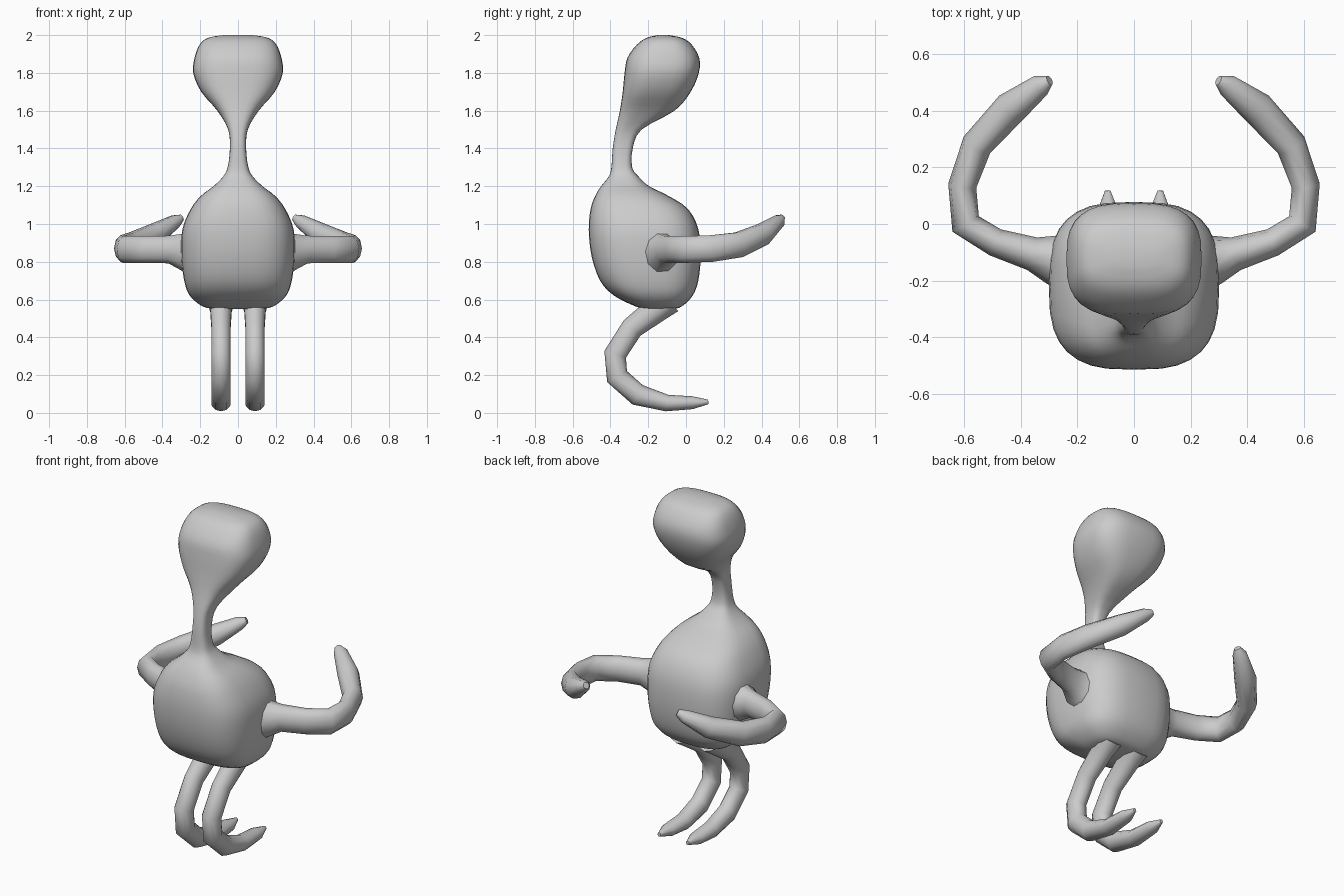
import bpy
import bmesh
import math
from mathutils import Vector

cube = bpy.data.objects.get("Cube")
if cube:
    bpy.data.objects.remove(cube, do_unlink=True)

grey = bpy.data.materials.new("plain grey")
grey.use_nodes = True
colour = (0.6, 0.6, 0.6, 1)
grey.diffuse_color = colour
grey.node_tree.nodes["Principled BSDF"].inputs["Base Color"].default_value = colour


def loft(name, rings):
    """Skin a list of closed rings and cap both ends with a fan."""
    bm = bmesh.new()
    rows = [[bm.verts.new(p) for p in ring] for ring in rings]
    count = len(rows[0])
    for low, high in zip(rows, rows[1:]):
        for i in range(count):
            j = (i + 1) % count
            bm.faces.new((low[i], low[j], high[j], high[i]))
    for row in (rows[0], rows[-1]):
        centre = bm.verts.new(sum((v.co for v in row), Vector()) / count)
        for i in range(count):
            bm.faces.new((row[i], row[(i + 1) % count], centre))
    bmesh.ops.recalc_face_normals(bm, faces=bm.faces)
    mesh = bpy.data.meshes.new(name)
    bm.to_mesh(mesh)
    bm.free()
    mesh.materials.append(grey)
    obj = bpy.data.objects.new(name, mesh)
    bpy.context.collection.objects.link(obj)
    bpy.context.view_layer.objects.active = obj
    for other in bpy.context.selected_objects:
        other.select_set(False)
    obj.select_set(True)
    bpy.ops.object.shade_smooth_by_angle(angle=math.radians(60))
    return obj


def smooth_rows(rows, steps):
    """Catmull-Rom interpolation through the profile rows."""
    rows = [Vector(r) for r in rows]
    ends = [rows[0]] + rows + [rows[-1]]
    out = []
    for a, b, c, d in zip(ends, ends[1:], ends[2:], ends[3:]):
        for s in range(steps):
            t = s / steps
            out.append(b + 0.5 * t * ((c - a) + t * ((2 * a - 5 * b + 4 * c - d)
                                                     + t * (3 * (b - c) + d - a))))
    return out + [rows[-1]]


def rounded_ring(row, sides=32, power=0.68):
    """Rounded-square horizontal section from height, half width, front, back."""
    z, half, front, back = row
    ring = []
    for i in range(sides):
        a = math.tau * i / sides
        c, s = math.cos(a), math.sin(a)
        x = math.copysign(abs(c) ** power, c)
        y = math.copysign(abs(s) ** power, s)
        ring.append(Vector((half * x, (front + back) / 2 + (back - front) / 2 * y, z)))
    return ring


def tube(name, points, axis, side, sides=10):
    """Tapered limb; each point is x, y, z, radius across, radius along axis."""
    path = [Vector((side * p[0], p[1], p[2])) for p in points]
    rings = []
    for i, (centre, p) in enumerate(zip(path, points)):
        before, after = path[max(i - 1, 0)], path[min(i + 1, len(path) - 1)]
        tangent = (after - before).normalized()
        across = tangent.cross(axis).normalized()
        along = across.cross(tangent)
        rings.append([centre + across * p[3] * math.cos(math.tau * k / sides)
                      + along * p[4] * math.sin(math.tau * k / sides)
                      for k in range(sides)])
    return loft(name, rings)


# Torso, thin neck and head: height, half width, front y, back y
profile = [
    (0.55, 0.13, -0.22, -0.06), (0.565, 0.19, -0.27, -0.02),
    (0.62, 0.255, -0.38, 0.035), (0.7, 0.285, -0.455, 0.065),
    (0.83, 0.3, -0.5, 0.078), (0.97, 0.295, -0.515, 0.066),
    (1.08, 0.25, -0.505, 0.01), (1.15, 0.195, -0.48, -0.095),
    (1.2, 0.13, -0.45, -0.195), (1.25, 0.08, -0.41, -0.25),
    (1.3, 0.055, -0.395, -0.285), (1.4, 0.043, -0.388, -0.282),
    (1.5, 0.052, -0.372, -0.235), (1.6, 0.11, -0.35, -0.06),
    (1.7, 0.195, -0.335, 0.025), (1.8, 0.237, -0.325, 0.068),
    (1.88, 0.23, -0.31, 0.07), (1.95, 0.203, -0.26, 0.03),
    (1.985, 0.16, -0.21, -0.02), (2.0, 0.08, -0.15, -0.09),
]
loft("body_and_head", [rounded_ring(r) for r in smooth_rows(profile, 3)])

# Arms flare at the shoulder and curl round behind the back
arm = [
    (0.24, -0.13, 0.85, 0.115, 0.13), (0.295, -0.125, 0.855, 0.085, 0.1),
    (0.36, -0.105, 0.865, 0.06, 0.077), (0.49, -0.065, 0.865, 0.05, 0.074),
    (0.595, 0.0, 0.865, 0.054, 0.074), (0.607, 0.135, 0.87, 0.05, 0.074),
    (0.555, 0.28, 0.89, 0.055, 0.07), (0.435, 0.41, 0.947, 0.06, 0.06),
    (0.33, 0.49, 1.015, 0.04, 0.036), (0.298, 0.507, 1.034, 0.018, 0.018),
]

# Legs bend forward at the knee and sweep back into pointed feet
leg = [
    (0.09, -0.1, 0.6, 0.085, 0.075), (0.09, -0.15, 0.552, 0.07, 0.06),
    (0.09, -0.285, 0.45, 0.06, 0.053), (0.09, -0.375, 0.31, 0.06, 0.053),
    (0.09, -0.365, 0.192, 0.06, 0.053), (0.09, -0.255, 0.095, 0.058, 0.053),
    (0.09, -0.1, 0.052, 0.044, 0.052), (0.092, 0.035, 0.054, 0.034, 0.044),
    (0.093, 0.118, 0.058, 0.012, 0.01),
]

for label, sign in (("left", 1), ("right", -1)):
    tube(label + "_arm", arm, Vector((0, 0, 1)), sign)
    tube(label + "_leg", leg, Vector((1, 0, 0)), sign)
